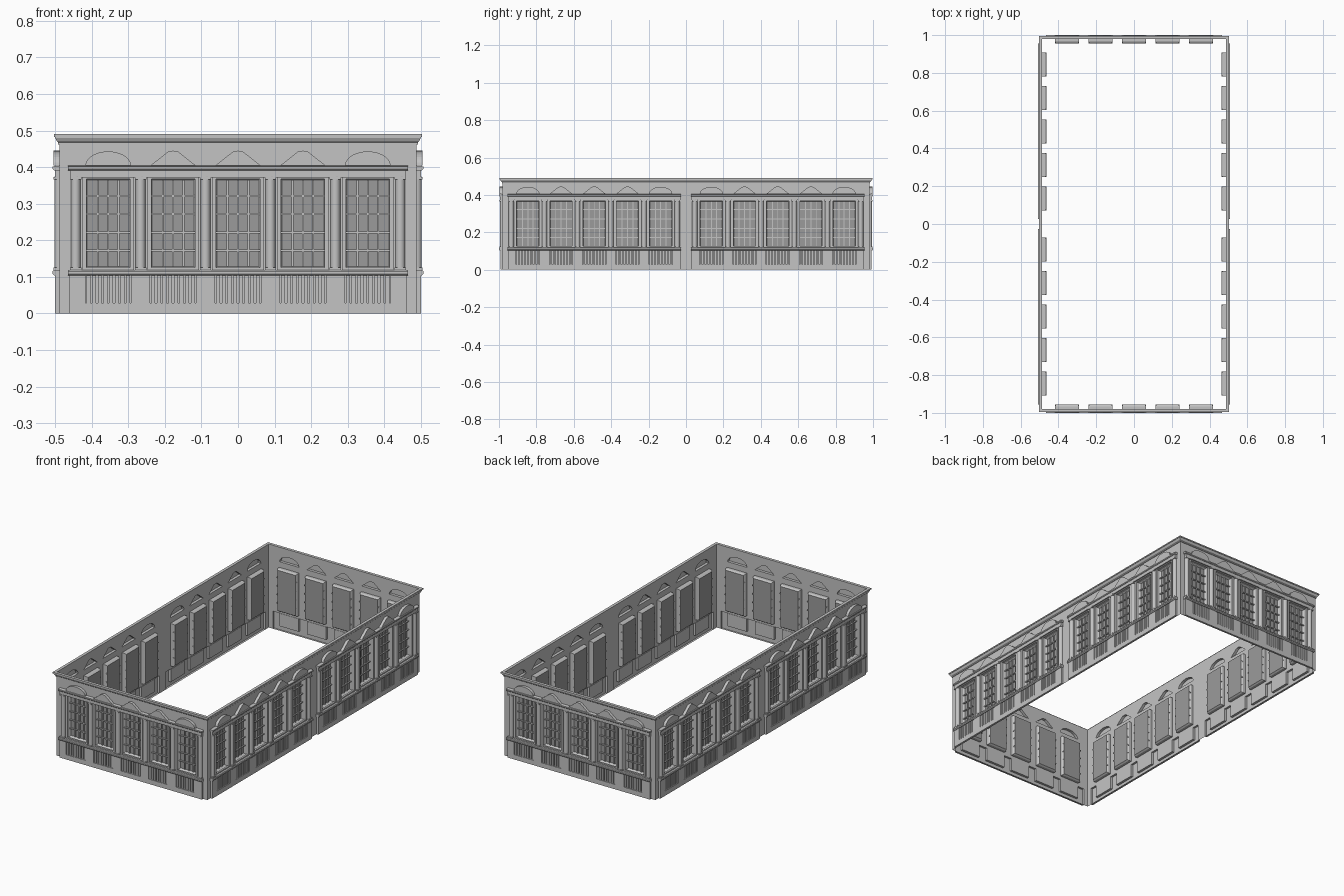
import bpy, bmesh, math
from mathutils import Vector, Matrix
from mathutils.geometry import tessellate_polygon

cube = bpy.data.objects.get("Cube")
if cube:
    bpy.data.objects.remove(cube, do_unlink=True)


def material(name, value):
    m = bpy.data.materials.new(name)
    colour = (value, value, value, 1)
    m.diffuse_color = colour
    m.use_nodes = True
    m.node_tree.nodes["Principled BSDF"].inputs["Base Color"].default_value = colour
    return m


STONE = material("light grey stone", 0.55)
GLASS = material("dark grey glass", 0.33)

# Plan half sizes, wall height and bay layout
W, L, H = 0.488, 0.981, 0.49
HALF = L / 2
BAYS = [i * 0.1775 for i in range(-2, 3)]
COLUMNS = [(i - 2.5) * 0.1775 for i in range(6)]
BASE, BASE_TOP, BASE_OUT = 0.461, 0.108, 0.012
PANE, SILL, HEAD = 0.0635, 0.122, 0.371
SPRING, RISE = 0.404, 0.039

# Front module, the back module, and two modules along each side
PLACES = []
for name, angle, shift, dist in [
        ("front", 0, 0, L), ("back", 180, 0, L),
        ("left_front", 90, -HALF, W), ("left_rear", 90, HALF, W),
        ("right_rear", -90, -HALF, W), ("right_front", -90, HALF, W)]:
    matrix = Matrix.Rotation(math.radians(angle), 4, "Z") @ Matrix.Translation((shift, -dist, 0))
    PLACES.append((name, matrix))


# Helpers work in facade terms: u along the wall, z up, d outwards
def rect(u0, u1, z0, z1):
    return [(u0, z0), (u1, z0), (u1, z1), (u0, z1)]


def at(loop, d):
    return [Vector((u, -d, z)) for u, z in loop]


def fill(bm, loops, d):
    """Flat sheet with holes: the first loop is the outline."""
    rings = [at(loop, d) for loop in loops]
    verts = [bm.verts.new(p) for ring in rings for p in ring]
    for tri in tessellate_polygon(rings):
        face = bm.faces.new([verts[i] for i in tri])
        face.normal_update()
        if face.normal.y > 0:
            face.normal_flip()


def loft(bm, rings, closed=True, smooth=False):
    rows = [[bm.verts.new(p) for p in ring] for ring in rings]
    n = len(rows[0])
    for a, b in zip(rows, rows[1:]):
        for i in range(n if closed else n - 1):
            j = (i + 1) % n
            bm.faces.new((a[i], a[j], b[j], b[i])).smooth = smooth
    return rows


def box(bm, u0, u1, z0, z1, d0, d1):
    """Block against the wall, open at its back."""
    loop = rect(u0, u1, z0, z1)
    bm.faces.new(loft(bm, [at(loop, d0), at(loop, d1)])[-1])


def moulding(bm, half, profile):
    """Closed bar with a (d, z) profile."""
    rows = loft(bm, [[Vector((u, -d, z)) for d, z in profile] for u in (-half, half)])
    bm.faces.new(rows[0])
    bm.faces.new(rows[-1])
    bmesh.ops.recalc_face_normals(bm, faces=bm.faces)


def finish(bm, name, mat, places=None):
    bmesh.ops.remove_doubles(bm, verts=bm.verts, dist=1e-5)
    mesh = bpy.data.meshes.new(name)
    bm.to_mesh(mesh)
    bm.free()
    mesh.materials.append(mat)
    for prefix, matrix in places or [("", Matrix())]:
        obj = bpy.data.objects.new((prefix + "_" + name).strip("_"), mesh)
        obj.matrix_world = matrix
        bpy.context.scene.collection.objects.link(obj)


def window_loop(c, inset=0):
    return rect(c - PANE + inset, c + PANE - inset, SILL + inset, HEAD - inset)


def niche_loop(c):
    return rect(c - 0.0625, c + 0.0625, 0.028, 0.103)


def pediment_loop(i):
    """Arched over the end bays, gabled over the middle ones."""
    c = BAYS[i]
    if i in (0, 4):
        steps = [math.pi * k / 14 for k in range(15)]
        return [(c + 0.0625 * math.cos(t), SPRING + RISE * math.sin(t)) for t in steps]
    return [(c - 0.0625, SPRING), (c + 0.0625, SPRING),
            (c + 0.013, SPRING + RISE), (c, SPRING + RISE + 0.002), (c - 0.013, SPRING + RISE)]


# Wall sheets, pierced for windows, pediments and plinth
for half, places in ((W, PLACES[:2]), (HALF, PLACES[2:])):
    bm = bmesh.new()
    outline = [(-half, 0), (-BASE, 0), (-BASE, BASE_TOP), (BASE, BASE_TOP),
               (BASE, 0), (half, 0), (half, H), (-half, H)]
    holes = [window_loop(c) for c in BAYS] + [pediment_loop(i) for i in range(5)]
    fill(bm, [outline] + holes, 0)
    finish(bm, "wall", STONE, places)

# Plinth with recessed niches
bm = bmesh.new()
loop = rect(-BASE, BASE, 0, BASE_TOP)
loft(bm, [at(loop, 0), at(loop, BASE_OUT)])
fill(bm, [loop] + [niche_loop(c) for c in BAYS], BASE_OUT)
for c in BAYS:
    rows = loft(bm, [at(niche_loop(c), BASE_OUT), at(niche_loop(c), -0.002)])
    bm.faces.new(rows[-1])
finish(bm, "plinth", STONE, PLACES)

# Upright slats in the niches
bm = bmesh.new()
for c in BAYS:
    for k in range(8):
        u = c + (k - 3.5) * 0.0155
        box(bm, u - 0.0052, u + 0.0052, 0.028, 0.103, -0.002, 0.009)
finish(bm, "grille_slats", STONE, PLACES)

# Window boxes reaching inwards, with splayed inner corners
bm = bmesh.new()
for c in BAYS:
    loft(bm, [at(window_loop(c), 0), at(window_loop(c), -0.016),
              at(window_loop(c, 0.006), -0.025)])
finish(bm, "window_boxes", STONE, PLACES)

bm = bmesh.new()
for c in BAYS:
    fill(bm, [window_loop(c, 0.006)], -0.025)
finish(bm, "window_glass", GLASS, PLACES)

# Glazing bars and the trim around each opening
bm = bmesh.new()
for c in BAYS:
    for k in (-1, 0, 1):
        u = c + k * 0.0285
        box(bm, u - 0.0025, u + 0.0025, SILL + 0.006, HEAD - 0.006, -0.025, -0.018)
    for k in range(1, 5):
        z = SILL + (HEAD - SILL) * k / 5
        box(bm, c - PANE, c + PANE, z - 0.0028, z + 0.0028, -0.025, -0.017)
finish(bm, "glazing_bars", STONE, PLACES)

bm = bmesh.new()
for c in BAYS:
    outer, inner = window_loop(c, -0.007), window_loop(c, 0.004)
    loft(bm, [at(outer, 0), at(outer, 0.005), at(inner, 0.005), at(inner, -0.006)])
finish(bm, "window_trim", STONE, PLACES)

# Half-round columns with square feet and caps
bm = bmesh.new()
for c in COLUMNS:
    arc = [math.pi * (1 + k / 12) for k in range(13)]
    loft(bm, [[Vector((c + 0.0135 * math.cos(t), 0.0145 * math.sin(t), z)) for t in arc]
              for z in (0.118, 0.375)], closed=False, smooth=True)
finish(bm, "columns", STONE, PLACES)

bm = bmesh.new()
for c in COLUMNS:
    box(bm, c - 0.0155, c + 0.0155, 0.117, 0.125, 0, 0.016)
    box(bm, c - 0.0155, c + 0.0155, 0.366, 0.373, 0, 0.016)
finish(bm, "column_blocks", STONE, PLACES)

# Sill course and the course above the columns
bm = bmesh.new()
moulding(bm, 0.465, [(0, 0.103), (0.014, 0.103), (0.019, 0.108), (0.019, 0.115),
                     (0.016, 0.119), (0, 0.119)])
finish(bm, "sill_course", STONE, PLACES)

bm = bmesh.new()
moulding(bm, 0.46, [(0, 0.372), (0.013, 0.372), (0.013, 0.391), (0, 0.391)])
finish(bm, "lintel_band", STONE, PLACES)

bm = bmesh.new()
moulding(bm, 0.465, [(0, 0.391), (0.015, 0.391), (0.019, 0.395), (0.019, 0.402), (0, 0.404)])
finish(bm, "lintel_cap", STONE, PLACES)

# Pediments, hollow behind
bm = bmesh.new()
for i in range(5):
    loop = pediment_loop(i)
    bm.faces.new(loft(bm, [at(loop, 0), at(loop, 0.016)])[-1])
finish(bm, "pediments", STONE, PLACES)

# Cornice mitred round the whole building
bm = bmesh.new()
profile = [(0, 0.462), (0.004, 0.462), (0.004, 0.468), (0.008, 0.472), (0.012, 0.48),
           (0.012, 0.483), (0.015, 0.483), (0.015, H), (-0.002, H)]
loft(bm, [[Vector((sx * (W + d), sy * (L + d), z))
           for sx, sy in ((-1, -1), (1, -1), (1, 1), (-1, 1))] for d, z in profile])
finish(bm, "cornice", STONE)
